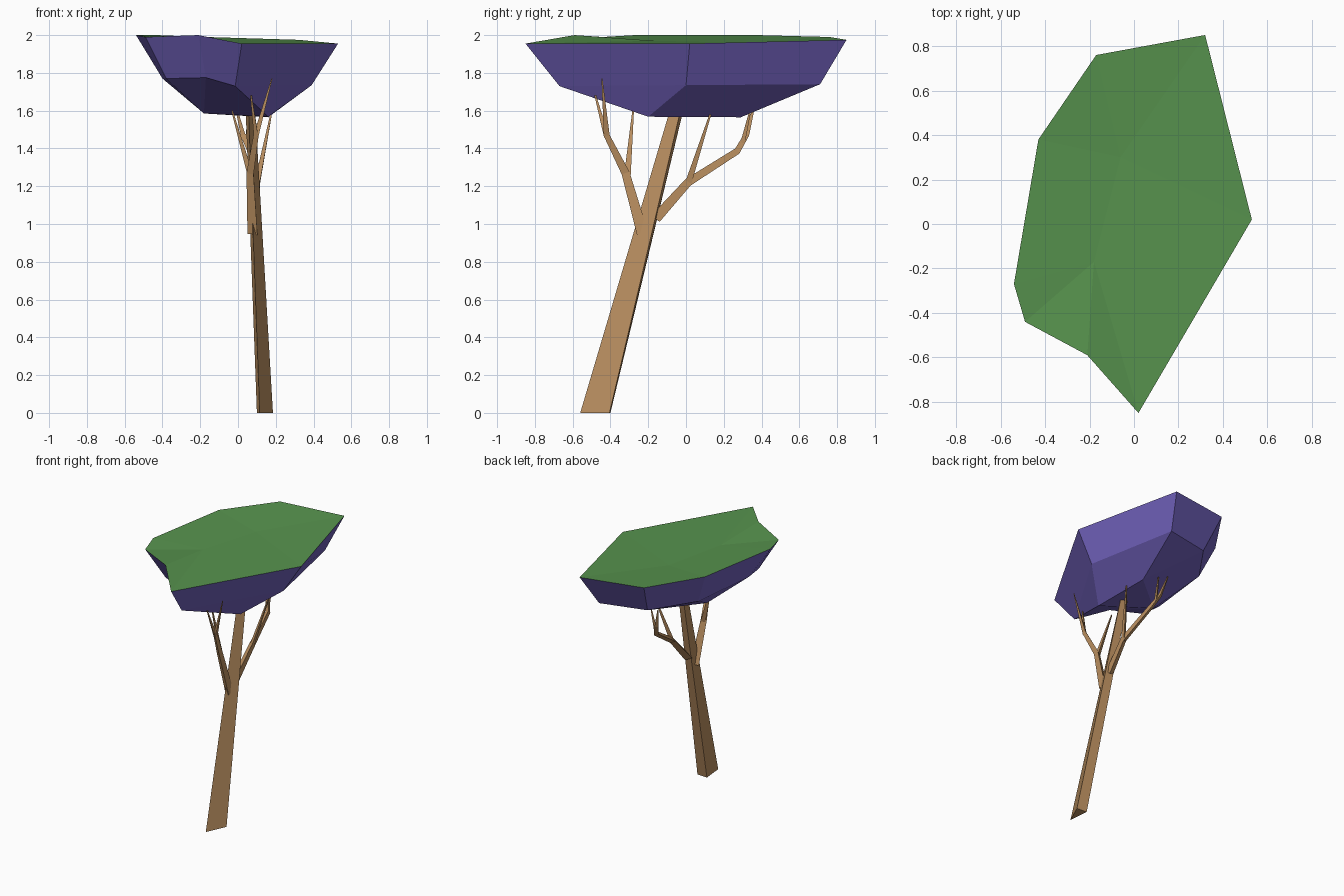
import bpy, bmesh, math
from mathutils import Vector

cube = bpy.data.objects.get("Cube")
if cube:
    bpy.data.objects.remove(cube)


def material(name, rgb):
    lin = [(c / 255 / 12.92) if c < 11 else ((c / 255 + 0.055) / 1.055) ** 2.4 for c in rgb]
    m = bpy.data.materials.new(name)
    m.use_nodes = True
    m.diffuse_color = (*lin, 1)
    m.node_tree.nodes["Principled BSDF"].inputs["Base Color"].default_value = (*lin, 1)
    return m


bark = material("bark brown", (186, 143, 96))
green = material("leaf green", (87, 147, 78))
purple = material("underside purple", (116, 100, 192))


def finish(bm, name, mats):
    bmesh.ops.recalc_face_normals(bm, faces=bm.faces)
    mesh = bpy.data.meshes.new(name)
    bm.to_mesh(mesh)
    bm.free()
    for m in mats:
        mesh.materials.append(m)
    obj = bpy.data.objects.new(name, mesh)
    bpy.context.collection.objects.link(obj)
    return obj


def loft(name, rings):
    """Skin a row of equal rings and cap both ends."""
    bm = bmesh.new()
    rows = [[bm.verts.new(p) for p in ring] for ring in rings]
    n = len(rows[0])
    for a, b in zip(rows, rows[1:]):
        for i in range(n):
            j = (i + 1) % n
            bm.faces.new((a[i], a[j], b[j], b[i]))
    bm.faces.new(rows[0])
    bm.faces.new(rows[-1])
    return finish(bm, name, [bark])


def branch(name, points, radii):
    """Three-sided tapering limb along a path."""
    pts = [Vector(p) for p in points]
    rings = []
    for i, p in enumerate(pts):
        d = (pts[min(i + 1, len(pts) - 1)] - pts[max(i - 1, 0)]).normalized()
        side = d.cross(Vector((1, 0, 0))).normalized()
        out = side.cross(d)
        rings.append([p + radii[i] * (math.cos(t) * side + math.sin(t) * out)
                      for t in (math.radians(a) for a in (30, 150, 270))])
    return loft(name, rings)


# Leaning triangular trunk
loft("trunk", [
    [(0.10, -0.40, 0), (0.115, -0.56, 0), (0.185, -0.405, 0)],
    [(0.04, -0.01, 1.62), (0.055, -0.08, 1.62), (0.09, -0.025, 1.62)],
])

# Front limb and its twigs
branch("front_limb", [(0.085, -0.23, 0.95), (0.07, -0.32, 1.27), (0.10, -0.42, 1.47), (0.18, -0.445, 1.77)],
       [0.035, 0.025, 0.018, 0.003])
branch("front_limb_outer_twig", [(0.10, -0.42, 1.46), (0.07, -0.48, 1.68)], [0.016, 0.005])
branch("front_limb_inner_twig", [(0.07, -0.31, 1.26), (-0.03, -0.28, 1.60)], [0.020, 0.005])

# Back limb and its twigs
branch("back_limb", [(0.09, -0.16, 1.03), (0.105, 0.01, 1.22), (0.07, 0.27, 1.385), (0.03, 0.32, 1.47), (-0.01, 0.36, 1.62)],
       [0.032, 0.025, 0.020, 0.016, 0.005])
branch("back_limb_inner_twig", [(0.105, 0.01, 1.21), (0.18, 0.135, 1.60)], [0.020, 0.005])
branch("back_limb_outer_twig", [(0.05, 0.30, 1.43), (0.06, 0.34, 1.60)], [0.014, 0.005])

# Faceted canopy: rim, waist, and a three-point base
rim = [(0.32, 0.85, 1.975), (-0.17, 0.76, 1.99), (-0.43, 0.38, 2.0), (-0.54, -0.27, 2.0),
       (-0.49, -0.44, 1.99), (-0.21, -0.59, 2.0), (0.02, -0.85, 1.955), (0.53, 0.02, 1.955)]
waist = [(0.25, 0.71, 1.74), (-0.11, 0.63, 1.75), (-0.33, 0.32, 1.76), (-0.40, -0.20, 1.77),
         (-0.38, -0.35, 1.77), (-0.17, -0.47, 1.775), (-0.015, -0.67, 1.73), (0.39, 0.0, 1.735)]
base = [(0.16, -0.20, 1.568), (0.16, 0.29, 1.565), (-0.18, 0.0, 1.585)]
base_of = [1, 1, 2, 2, 2, 2, 0, 0]
dips = [(-0.06, 0.30, 1.96), (-0.18, -0.17, 1.97)]
dip_of = [0, 0, 0, 1, 1, 1, 1, 0]

bm = bmesh.new()
r, w, b, d = ([bm.verts.new(p) for p in row] for row in (rim, waist, base, dips))


def face(verts, slot):
    unique = list(dict.fromkeys(verts))
    bm.faces.new(unique).material_index = slot


for i in range(len(rim)):
    j = (i + 1) % len(rim)
    face((r[i], r[j], w[j], w[i]), 1)
    face((w[i], w[j], b[base_of[j]], b[base_of[i]]), 1)
    face((r[i], r[j], d[dip_of[j]], d[dip_of[i]]), 0)
face(b, 1)
finish(bm, "canopy", [green, purple])
